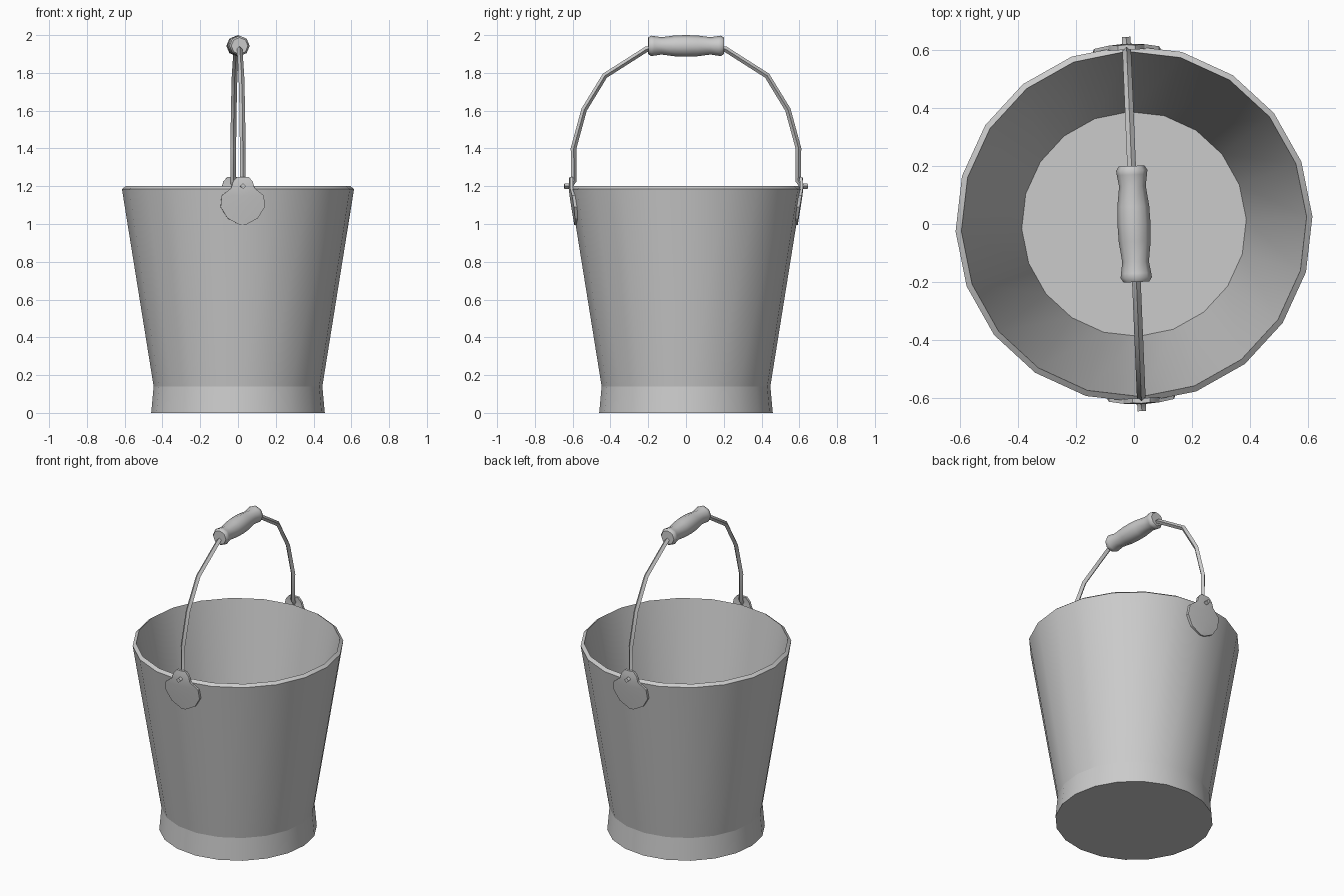
import bpy, bmesh, math
from mathutils import Matrix

cube = bpy.data.objects.get("Cube")
if cube:
    bpy.data.objects.remove(cube)

TURN = math.radians(2.4)  # the whole bucket is turned slightly about z

steel = bpy.data.materials.new("grey_steel")
steel.use_nodes = True
GREY = (0.6, 0.6, 0.6, 1)
steel.diffuse_color = GREY
steel.node_tree.nodes["Principled BSDF"].inputs["Base Color"].default_value = GREY


def finish(obj, angle=30):
    obj.data.materials.clear()
    obj.data.materials.append(steel)
    obj.rotation_euler.z = TURN
    bpy.ops.object.select_all(action='DESELECT')
    bpy.context.view_layer.objects.active = obj
    obj.select_set(True)
    bpy.ops.object.shade_smooth_by_angle(angle=math.radians(angle))
    return obj


def add_mesh(name, bm):
    bmesh.ops.recalc_face_normals(bm, faces=bm.faces)
    mesh = bpy.data.meshes.new(name)
    bm.to_mesh(mesh)
    bm.free()
    obj = bpy.data.objects.new(name, mesh)
    bpy.context.collection.objects.link(obj)
    return obj


def lathe(profile, sides):
    """Rings of (radius, z) joined around z, capped at both ends."""
    bm = bmesh.new()
    turns = [math.tau * i / sides for i in range(sides)]
    rings = [[bm.verts.new((r * math.cos(a), r * math.sin(a), z)) for a in turns]
             for r, z in profile]
    for low, high in zip(rings, rings[1:]):
        for i in range(sides):
            j = (i + 1) % sides
            bm.faces.new((low[i], low[j], high[j], high[i]))
    bm.faces.new(rings[0])
    bm.faces.new(rings[-1])
    return bm


# Pail: flared foot, tapered wall, bevelled rim, inner wall and floor
FOOT_Z = 0.14
pail = finish(add_mesh("pail", lathe(
    [(0.46, 0), (0.447, FOOT_Z), (0.615, 1.185), (0.595, 1.2), (0.387, 0.1)], 20)))
for edge in pail.data.edges:
    if all(abs(pail.data.vertices[v].co.z - FOOT_Z) < 0.001 for v in edge.vertices):
        edge.use_edge_sharp = True

# Grip: turned profile laid along y
half = [(0.044, 0.2), (0.054, 0.185), (0.052, 0.17), (0.046, 0.13), (0.055, 0.06)]
bm = lathe([(r, -y) for r, y in half] + [(0.057, 0)] + [(r, y) for r, y in half[::-1]], 8)
bmesh.ops.transform(bm, verts=bm.verts,
                    matrix=Matrix.Translation((0, 0, 1.943)) @ Matrix.Rotation(math.pi / 2, 4, 'X'))
finish(add_mesh("grip", bm), 50)

# Bail wire: square rod from pin to pin
side = [(0.645, 1.2), (0.615, 1.2), (0.594, 1.23), (0.596, 1.4),
        (0.54, 1.605), (0.43, 1.785), (0.21, 1.925)]
path = [(-y, z) for y, z in side] + [(0, 1.943)] + side[::-1]
curve = bpy.data.curves.new("bail_wire", 'CURVE')
curve.dimensions = '3D'
curve.bevel_depth = 0.015
curve.bevel_resolution = 0
curve.use_fill_caps = True
spline = curve.splines.new('POLY')
spline.points.add(len(path) - 1)
for point, (y, z) in zip(spline.points, path):
    point.co = (0, y, z, 1)
wire = bpy.data.objects.new("bail_wire", curve)
bpy.context.collection.objects.link(wire)
bpy.ops.object.select_all(action='DESELECT')
bpy.context.view_layer.objects.active = wire
wire.select_set(True)
bpy.ops.object.convert(target='MESH')
finish(bpy.context.view_layer.objects.active, 50)

# Ears: rounded plates with a narrow tab, following the wall (z, half width, y)
EAR = [(0.995, 0.015, 0.592), (1.03, 0.08, 0.598), (1.09, 0.117, 0.608),
       (1.15, 0.112, 0.617), (1.19, 0.062, 0.622), (1.225, 0.052, 0.621),
       (1.25, 0.03, 0.618)]
for name, sign in (("front_ear", -1), ("back_ear", 1)):
    bm = bmesh.new()
    rows = [[bm.verts.new((k * w, sign * (y - 0.08 * abs(k) * w), z)) for k in (-1, 0, 1)]
            for z, w, y in EAR]
    for low, high in zip(rows, rows[1:]):
        for k in (0, 1):
            bm.faces.new((low[k], low[k + 1], high[k + 1], high[k]))
    back = bmesh.ops.extrude_face_region(bm, geom=list(bm.faces), use_keep_orig=True)
    moved = [v for v in back["geom"] if isinstance(v, bmesh.types.BMVert)]
    bmesh.ops.translate(bm, verts=moved, vec=(0, -sign * 0.016, 0))
    finish(add_mesh(name, bm))
